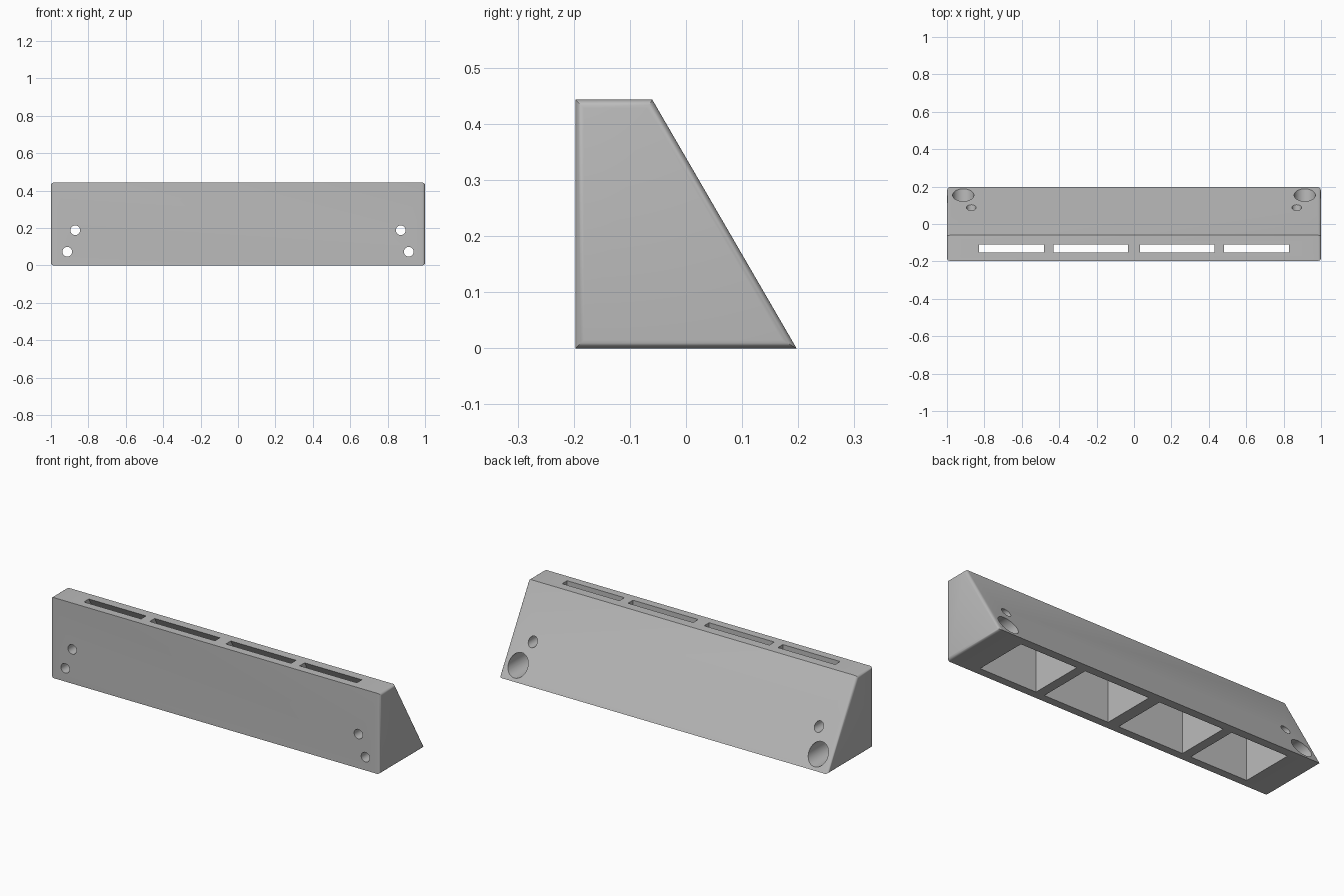
import bpy, bmesh, math
from mathutils import Matrix

if "Cube" in bpy.data.objects:
    bpy.data.objects.remove(bpy.data.objects["Cube"], do_unlink=True)

grey = bpy.data.materials.new("plain grey")
grey.use_nodes = True
colour = (0.5, 0.5, 0.5, 1)
grey.diffuse_color = colour
grey.node_tree.nodes["Principled BSDF"].inputs["Base Color"].default_value = colour


def make_object(name, bm):
    bmesh.ops.recalc_face_normals(bm, faces=bm.faces)
    mesh = bpy.data.meshes.new(name)
    bm.to_mesh(mesh)
    bm.free()
    mesh.materials.append(grey)
    obj = bpy.data.objects.new(name, mesh)
    bpy.context.collection.objects.link(obj)
    return obj


def prism(name, profile, x0, x1, fillet=0):
    """Extrude a (y, z) profile along x, optionally rounding the end-cap edges."""
    bm = bmesh.new()
    cap = bm.faces.new([bm.verts.new((x0, y, z)) for y, z in profile])
    ext = bmesh.ops.extrude_face_region(bm, geom=[cap])["geom"]
    verts = [v for v in ext if isinstance(v, bmesh.types.BMVert)]
    bmesh.ops.translate(bm, verts=verts, vec=(x1 - x0, 0, 0))
    if fillet:
        rims = [e for e in bm.edges if abs(e.verts[0].co.x - e.verts[1].co.x) < 1e-5]
        bmesh.ops.bevel(bm, geom=rims, offset=fillet, segments=4, profile=0.5,
                        affect='EDGES', clamp_overlap=True)
    return make_object(name, bm)


def rod(name, x, z, radius, y0, y1):
    """Round cutter running front to back."""
    bm = bmesh.new()
    place = Matrix.Translation((x, (y0 + y1) / 2, z)) @ Matrix.Rotation(math.pi / 2, 4, 'X')
    bmesh.ops.create_cone(bm, cap_ends=True, segments=48, radius1=radius,
                          radius2=radius, depth=y1 - y0, matrix=place)
    return make_object(name, bm)


# Wedge body with softened ends
HEIGHT = 0.443
body = prism("wedge_body", [(-0.197, 0), (0.197, 0), (-0.06, HEIGHT), (-0.197, HEIGHT)],
             -1, 1, fillet=0.015)

# Tapered ducts, open below and leaving narrow slots on top
cutters = []
slope = (0.15 + 0.11) / HEIGHT
extra = 0.05
duct = [(-0.153, -extra), (0.15 + slope * extra, -extra),
        (-0.11 - slope * extra, HEIGHT + extra), (-0.153, HEIGHT + extra)]
for side in (-1, 1):
    for inner, outer in ((0.033, 0.43), (0.482, 0.83)):
        x0, x1 = sorted((side * inner, side * outer))
        cutters.append(prism("duct_cutter", duct, x0, x1))

    # Screw holes, the lower one with a wide bore from the back
    cutters.append(rod("upper_hole_cutter", side * 0.87, 0.188, 0.026, -0.3, 0.3))
    cutters.append(rod("lower_hole_cutter", side * 0.913, 0.073, 0.026, -0.3, 0.3))
    cutters.append(rod("bore_cutter", side * 0.913, 0.073, 0.057, -0.13, 0.3))

# Carve the body and discard the cutters
bpy.context.view_layer.objects.active = body
for cutter in cutters:
    mod = body.modifiers.new("carve", 'BOOLEAN')
    mod.operation = 'DIFFERENCE'
    mod.solver = 'EXACT'
    mod.object = cutter
    bpy.ops.object.modifier_apply(modifier=mod.name)
    bpy.data.objects.remove(cutter, do_unlink=True)

for obj in bpy.context.selected_objects:
    obj.select_set(False)
body.select_set(True)
bpy.ops.object.shade_smooth_by_angle(angle=math.radians(28))
